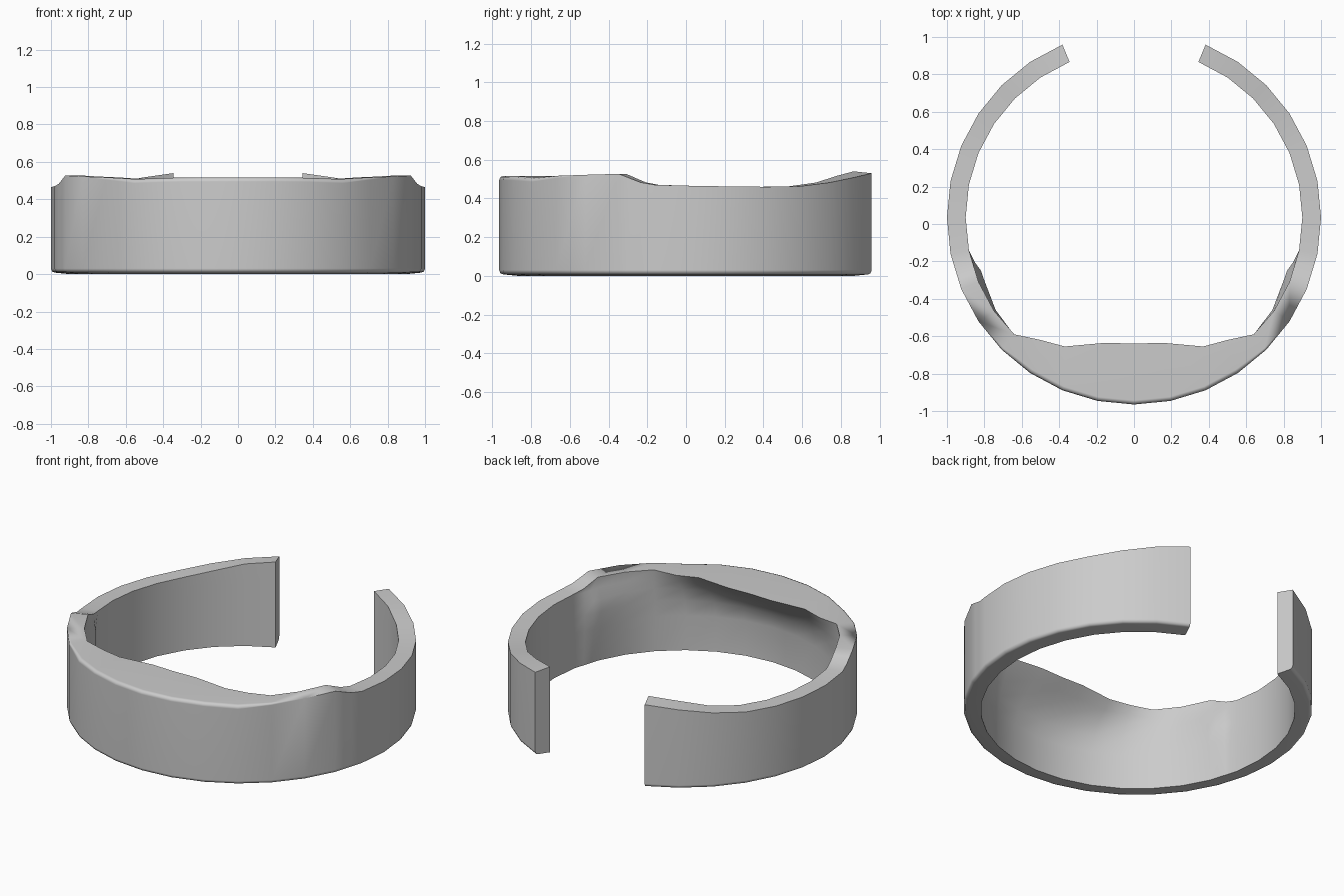
import bpy, bmesh, math
from mathutils import Vector

cube = bpy.data.objects.get("Cube")
if cube:
    bpy.data.objects.remove(cube, do_unlink=True)

STEP = math.radians(11.25)   # 32-sided ring, four sides left open at the back
CENTRE_Y = 0.035
INNER = 0.9


def ring_point(k, radius):
    """Point on the faceted circle, k steps from the front."""
    def corner(i):
        return Vector((math.sin(i * STEP), -math.cos(i * STEP))) * radius
    low = math.floor(k)
    p = corner(low).lerp(corner(low + 1), k - low)
    return p + Vector((0, CENTRE_Y))


# Rim height by step from the front round to the open end
RIM = {0: .517, 1: .517, 2: .515, 3: .508, 4: .517, 5: .522, 6: .527,
       6.3: .505, 6.6: .483, 7: .47, 8: .465, 9: .462, 10: .46, 11: .463,
       12: .482, 13: .508, 14: .53}
# Inner edge of the thick front pad
PAD = {0: (0, -.64), 1: (.15, -.635), 2: (.37, -.655), 3: (.5, -.62),
       4: (.64, -.59)}
# Shallow swelling of the inner wall beside the pad
SWELL = {5: .01, 6: .032, 6.3: .03, 6.6: .012}
# Underside of the pad: height and share of the overhang
UNDERSIDE = [(.46, .72), (.4, .4), (.32, .14), (.22, 0)]


def section(k):
    """Closed cross-section of the band at step k."""
    top = RIM[k]
    bevel = .022 if k < 4 else (.012 if k == 4 else 0)
    lip = .01 if k > 12 else 0
    wall = ring_point(k, INNER)
    edge = Vector(PAD[k]) if k in PAD else wall
    pts = [(wall, 0), (ring_point(k, .98), .008), (ring_point(k, .994), .014),
           (ring_point(k, 1), .03), (ring_point(k, 1), top - bevel),
           (ring_point(k, 1 - bevel * .3), top - bevel * .3),
           (ring_point(k, 1 - bevel), top), (edge, top + lip)]
    for z, share in UNDERSIDE:
        p = wall.lerp(edge, share)
        if k in SWELL and z < .45:
            p = ring_point(k, INNER - SWELL[k])
        pts.append((p, min(z, top - .005)))
    return [Vector((p.x, p.y, z)) for p, z in pts]


# Loft the band through mirrored sections
half = [section(k) for k in sorted(RIM)]
mirrored = [[Vector((-p.x, p.y, p.z)) for p in row] for row in half[:0:-1]]
bm = bmesh.new()
rows = [[bm.verts.new(p) for p in row] for row in mirrored + half]
count = len(rows[0])
for a, b in zip(rows, rows[1:]):
    for i in range(count):
        j = (i + 1) % count
        bm.faces.new((a[i], a[j], b[j], b[i]))
# Flat open ends
bm.faces.new(rows[0])
bm.faces.new(rows[-1])
bmesh.ops.remove_doubles(bm, verts=bm.verts, dist=.0005)
bmesh.ops.recalc_face_normals(bm, faces=bm.faces)
mesh = bpy.data.meshes.new("open_band")
bm.to_mesh(mesh)
bm.free()

band = bpy.data.objects.new("open_band", mesh)
bpy.context.collection.objects.link(band)

# Plain grey
grey = bpy.data.materials.new("plain_grey")
grey.use_nodes = True
colour = (.6, .6, .6, 1)
grey.diffuse_color = colour
for node in grey.node_tree.nodes:
    if node.type == 'BSDF_PRINCIPLED':
        node.inputs["Base Color"].default_value = colour
mesh.materials.append(grey)

# Smooth walls with crisp rims
bpy.ops.object.select_all(action='DESELECT')
band.select_set(True)
bpy.context.view_layer.objects.active = band
bpy.ops.object.shade_smooth_by_angle(angle=math.radians(50))
weighted = band.modifiers.new("even_shading", 'WEIGHTED_NORMAL')
weighted.keep_sharp = True
